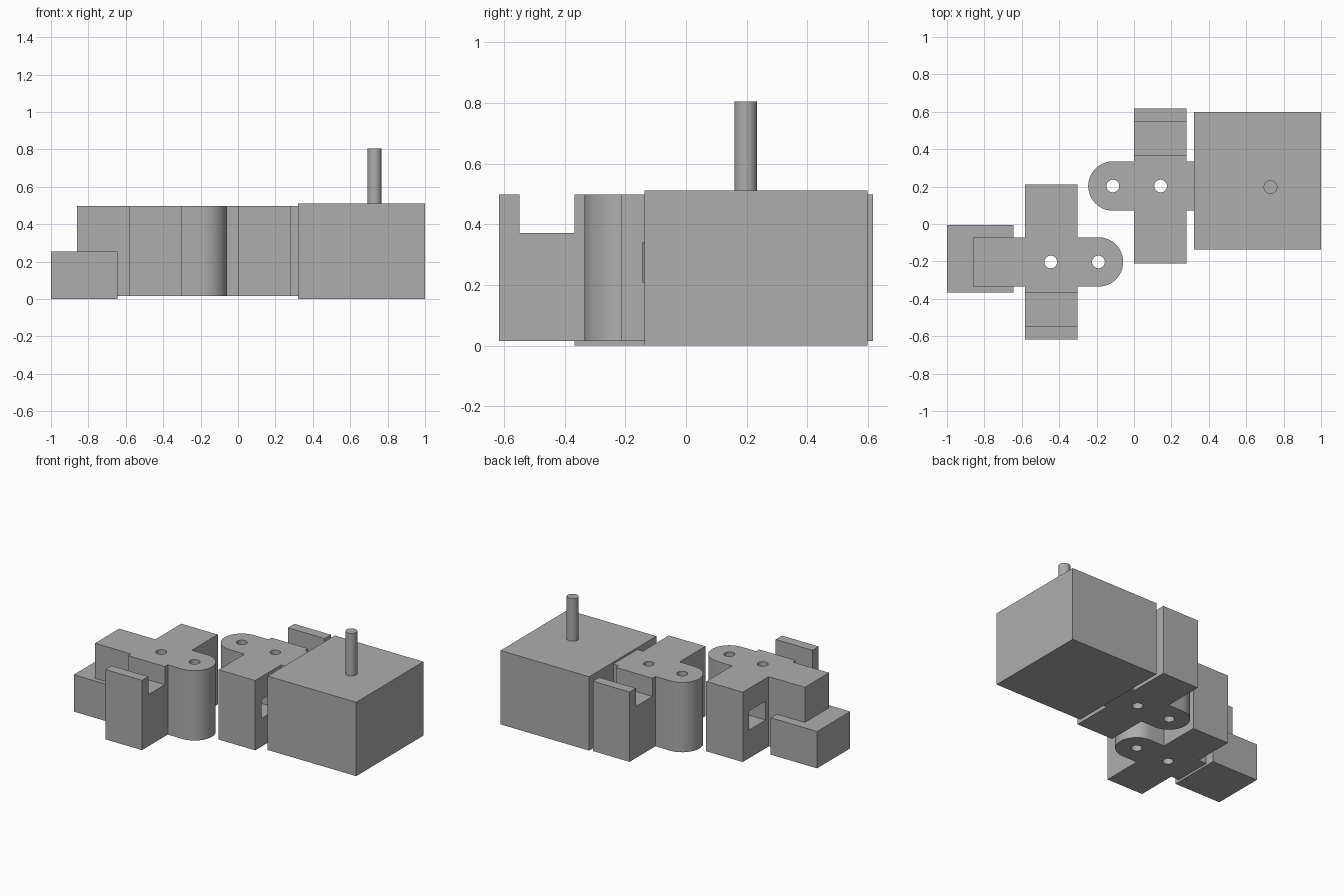
import bpy, bmesh, math
from mathutils import Matrix

if "Cube" in bpy.data.objects:
    bpy.data.objects.remove(bpy.data.objects["Cube"])

grey = bpy.data.materials.new("mid_grey")
grey.diffuse_color = (0.42, 0.42, 0.42, 1)
grey.use_nodes = True
grey.node_tree.nodes["Principled BSDF"].inputs["Base Color"].default_value = grey.diffuse_color


def prism(name, pts, z0, z1):
    """Extrude a plan outline from z0 up to z1."""
    bm = bmesh.new()
    face = bm.faces.new([bm.verts.new((x, y, z0)) for x, y in pts])
    ext = bmesh.ops.extrude_face_region(bm, geom=[face])
    for v in ext["geom"]:
        if isinstance(v, bmesh.types.BMVert):
            v.co.z = z1
    bmesh.ops.recalc_face_normals(bm, faces=bm.faces)
    me = bpy.data.meshes.new(name)
    bm.to_mesh(me)
    bm.free()
    me.materials.append(grey)
    ob = bpy.data.objects.new(name, me)
    bpy.context.collection.objects.link(ob)
    return ob


def box(name, x0, x1, y0, y1, z0, z1):
    return prism(name, [(x0, y0), (x1, y0), (x1, y1), (x0, y1)], z0, z1)


def arc(cx, cy, r, a0, a1, n):
    return [(cx + r * math.cos(math.radians(a0 + (a1 - a0) * i / n)),
             cy + r * math.sin(math.radians(a0 + (a1 - a0) * i / n))) for i in range(n + 1)]


def cylinder(name, cx, cy, r, z0, z1):
    return prism(name, arc(cx, cy, r, 0, 360, 32)[:-1], z0, z1)


def smooth(ob):
    bpy.ops.object.select_all(action='DESELECT')
    ob.select_set(True)
    bpy.context.view_layer.objects.active = ob
    bpy.ops.object.shade_smooth_by_angle(angle=math.radians(30))


def cut(ob, cutter):
    mod = ob.modifiers.new("cut", 'BOOLEAN')
    mod.operation = 'DIFFERENCE'
    mod.solver = 'EXACT'
    mod.object = cutter
    bpy.context.view_layer.objects.active = ob
    bpy.ops.object.modifier_apply(modifier=mod.name)
    bpy.data.objects.remove(cutter)


# Cross-shaped bracket with a rounded nose
CY, R = -0.203, 0.132
Z0, Z1 = 0.015, 0.498
outline = [(-0.86, CY - R), (-0.583, CY - R), (-0.583, -0.617), (-0.303, -0.617), (-0.303, CY - R)]
outline += arc(-0.19, CY, R, -90, 90, 24)
outline += [(-0.303, CY + R), (-0.303, 0.212), (-0.583, 0.212), (-0.583, CY + R), (-0.86, CY + R)]
left = prism("left_bracket", outline, Z0, Z1)

# Pin holes, hook notch and side window
for x in (-0.445, -0.19):
    cut(left, cylinder("hole_cutter", x, CY, 0.034, -0.1, 0.7))
cut(left, box("notch_cutter", -0.7, -0.2, -0.548, -0.367, 0.372, 0.7))
cut(left, box("window_cutter", -0.7, -0.2, -0.038, 0.143, 0.21, 0.34))
smooth(left)

# Opposite bracket: the same part turned half a turn
right = left.copy()
right.data = left.data.copy()
right.name = "right_bracket"
right.data.transform(Matrix.Translation((-0.303, 0, 0)) @ Matrix.Rotation(math.pi, 4, 'Z'))
bpy.context.collection.objects.link(right)

# End block, motor housing and its shaft
box("end_block", -1.0, -0.645, -0.367, -0.005, 0, 0.255)
box("motor_housing", 0.322, 1.0, -0.136, 0.599, 0, 0.511)
smooth(cylinder("motor_shaft", 0.73, 0.197, 0.037, 0.45, 0.805))
